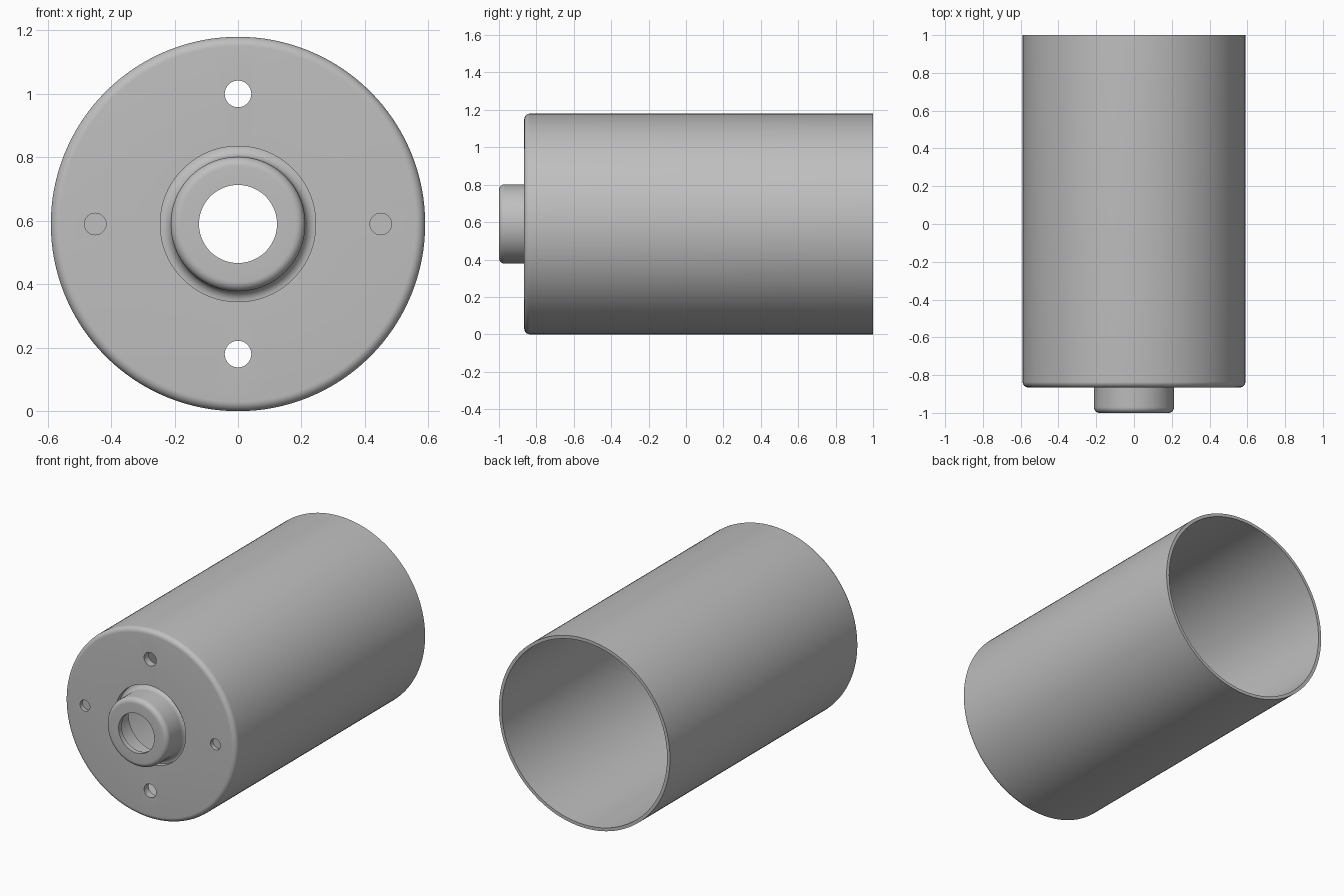
import bpy, bmesh, math
from mathutils import Vector, Matrix

cube = bpy.data.objects.get("Cube")
if cube:
    bpy.data.objects.remove(cube, do_unlink=True)

R = 0.59          # can radius, also the height of its axis
FACE = -0.865     # front face of the end plate
SEGMENTS = 128

grey = bpy.data.materials.new("metal_grey")
grey.use_nodes = True
colour = (0.52, 0.52, 0.52, 1)
grey.diffuse_color = colour
grey.node_tree.nodes["Principled BSDF"].inputs["Base Color"].default_value = colour


def arc(r, y, size, start, end, steps=8):
    """Points of a rounded corner in the (radius, y) plane, angles in degrees."""
    angles = [math.radians(start + (end - start) * i / steps) for i in range(steps + 1)]
    return [(r + size * math.cos(a), y + size * math.sin(a)) for a in angles]


def make_object(name, bm):
    bmesh.ops.recalc_face_normals(bm, faces=bm.faces)
    mesh = bpy.data.meshes.new(name)
    bm.to_mesh(mesh)
    bm.free()
    mesh.materials.append(grey)
    obj = bpy.data.objects.new(name, mesh)
    bpy.context.collection.objects.link(obj)
    return obj


def lathe(name, profile):
    """Spin a closed (radius, y) profile round the can's axis."""
    bm = bmesh.new()
    verts = [bm.verts.new((r, y, R)) for r, y in profile]
    edges = [bm.edges.new((v, verts[i - 1])) for i, v in enumerate(verts)]
    bmesh.ops.spin(bm, geom=verts + edges, cent=(0, 0, R), axis=(0, 1, 0),
                   angle=math.tau, steps=SEGMENTS, use_merge=True)
    bmesh.ops.remove_doubles(bm, verts=bm.verts, dist=1e-5)
    return make_object(name, bm)


# Hollow can with end plate and raised bearing hub
profile = [(R, 1), (0.57, 1), (0.57, -0.82), (0.18, -0.82), (0.18, -0.97),
           (0.123, -0.97), (0.123, -1)]
profile += arc(0.182, -0.97, 0.03, -90, 0)            # hub front edge
profile += arc(0.245, FACE, 0.033, 180, 90)           # recessed fillet round the hub
profile += [(0.245, FACE)]
profile += arc(R - 0.03, FACE + 0.03, 0.03, -90, 0)   # can front edge
can = lathe("motor_can", profile)

# Screw holes: through above and below, blind on the sides
bm = bmesh.new()
for x, z, radius, depth in [(0, 0.41, 0.042, 0.2), (0, -0.41, 0.042, 0.2),
                            (0.45, 0, 0.034, 0.025), (-0.45, 0, 0.034, 0.025)]:
    length = depth + 0.1
    place = Matrix.Translation(Vector((x, FACE + depth - length / 2, R + z)))
    bmesh.ops.create_cone(bm, cap_ends=True, segments=32, radius1=radius, radius2=radius,
                          depth=length, matrix=place @ Matrix.Rotation(math.pi / 2, 4, "X"))
cutter = make_object("hole_cutter", bm)
cutter.hide_render = True

cut = can.modifiers.new("screw_holes", "BOOLEAN")
cut.operation = "DIFFERENCE"
cut.solver = "EXACT"
cut.object = cutter

# Apply the holes, then smooth with sharp edges kept
bpy.ops.object.select_all(action="DESELECT")
can.select_set(True)
bpy.context.view_layer.objects.active = can
bpy.ops.object.modifier_apply(modifier=cut.name)
bpy.data.objects.remove(cutter, do_unlink=True)
bpy.ops.object.shade_smooth_by_angle(angle=math.radians(30))
